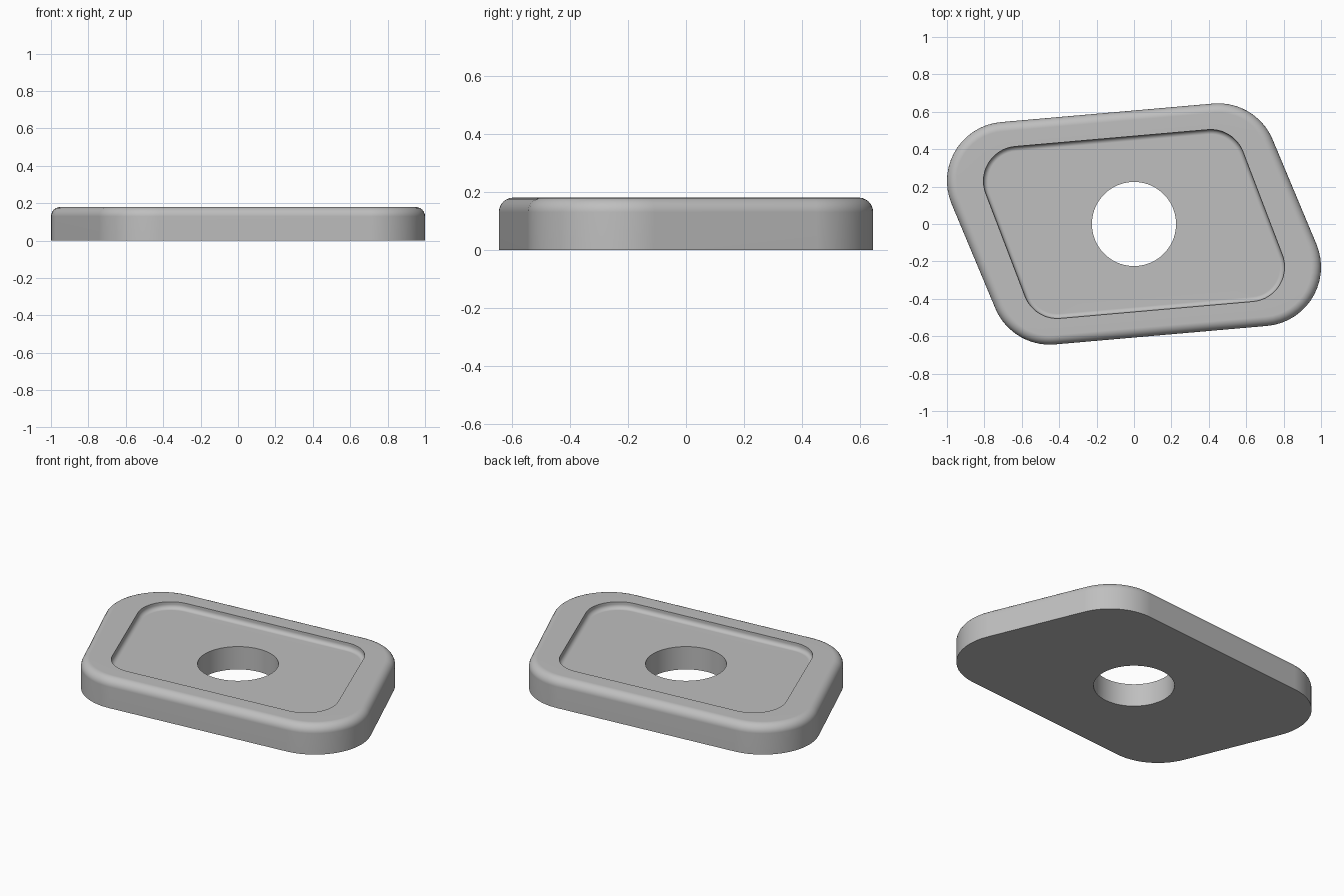
import bpy
import bmesh
from math import atan2, cos, sin, pi, tau, radians

cube = bpy.data.objects.get("Cube")
if cube:
    bpy.data.objects.remove(cube)

ARC = 15       # segments per rounded corner
FILLET = 6     # segments per edge fillet
HEIGHT, FLOOR, HOLE = 0.18, 0.14, 0.225

grey = bpy.data.materials.new("Plain grey")
grey.use_nodes = True
colour = (0.52, 0.52, 0.52, 1)
grey.diffuse_color = colour
grey.node_tree.nodes["Principled BSDF"].inputs["Base Color"].default_value = colour


def skewed_outline(right, top, radius):
    """Rounded parallelogram from two corner centres, mirrored through the origin."""
    (ax, ay), (bx, by) = right, top
    low = atan2(-(ax + bx), ay + by)               # normal of the front edge
    side = atan2(ax - bx, by - ay)                 # normal of the right edge
    low = atan2(-(ax + bx), ay - -by) if ax + bx > 0 else low
    points = []
    for sign, turn in ((1, 0), (-1, pi)):
        for (cx, cy), start, end in ((right, low, side), (top, side, low + pi)):
            for i in range(ARC + 1):
                a = start + (end - start) * i / ARC + turn
                points.append((sign * cx + radius * cos(a),
                               sign * cy + radius * sin(a)))
    return points


def outer(inset):
    return skewed_outline((0.684, -0.23), (0.45, 0.329), 0.316 - inset)


def inner(inset):
    return skewed_outline((0.62, -0.23), (0.41, 0.32), 0.185 - inset)


def circle(radius):
    count = 4 * (ARC + 1)
    return [(radius * cos(a), radius * sin(a))
            for a in (radians(-64) + tau * i / count for i in range(count))]


# Closed section: outer wall, rounded rim, recess wall, recess floor, hole
edge, cove = 0.05, 0.025
steps = [pi / 2 * i / FILLET for i in range(FILLET + 1)]
section = [(outer(0), 0)]
section += [(outer(edge * (1 - cos(a))), HEIGHT - edge * (1 - sin(a))) for a in steps]
section += [(inner(0), HEIGHT)]
section += [(inner(cove * (1 - cos(a))), FLOOR + cove * (1 - sin(a))) for a in steps]
section += [(circle(HOLE), FLOOR), (circle(HOLE), 0)]

# Loft the rings into one solid plate
bm = bmesh.new()
rings = [[bm.verts.new((x, y, z)) for x, y in points] for points, z in section]
for lower, upper in zip(rings, rings[1:] + rings[:1]):
    for i in range(len(lower)):
        j = (i + 1) % len(lower)
        bm.faces.new((lower[i], lower[j], upper[j], upper[i]))
bmesh.ops.recalc_face_normals(bm, faces=bm.faces)

mesh = bpy.data.meshes.new("recessed_plate")
bm.to_mesh(mesh)
bm.free()
mesh.materials.append(grey)
plate = bpy.data.objects.new("recessed_plate", mesh)
bpy.context.collection.objects.link(plate)

# Smooth curves with crisp rims and flat faces
bpy.ops.object.select_all(action="DESELECT")
plate.select_set(True)
bpy.context.view_layer.objects.active = plate
bpy.ops.object.shade_smooth_by_angle(angle=radians(30))
weighted = plate.modifiers.new("Flat face normals", "WEIGHTED_NORMAL")
weighted.keep_sharp = True
